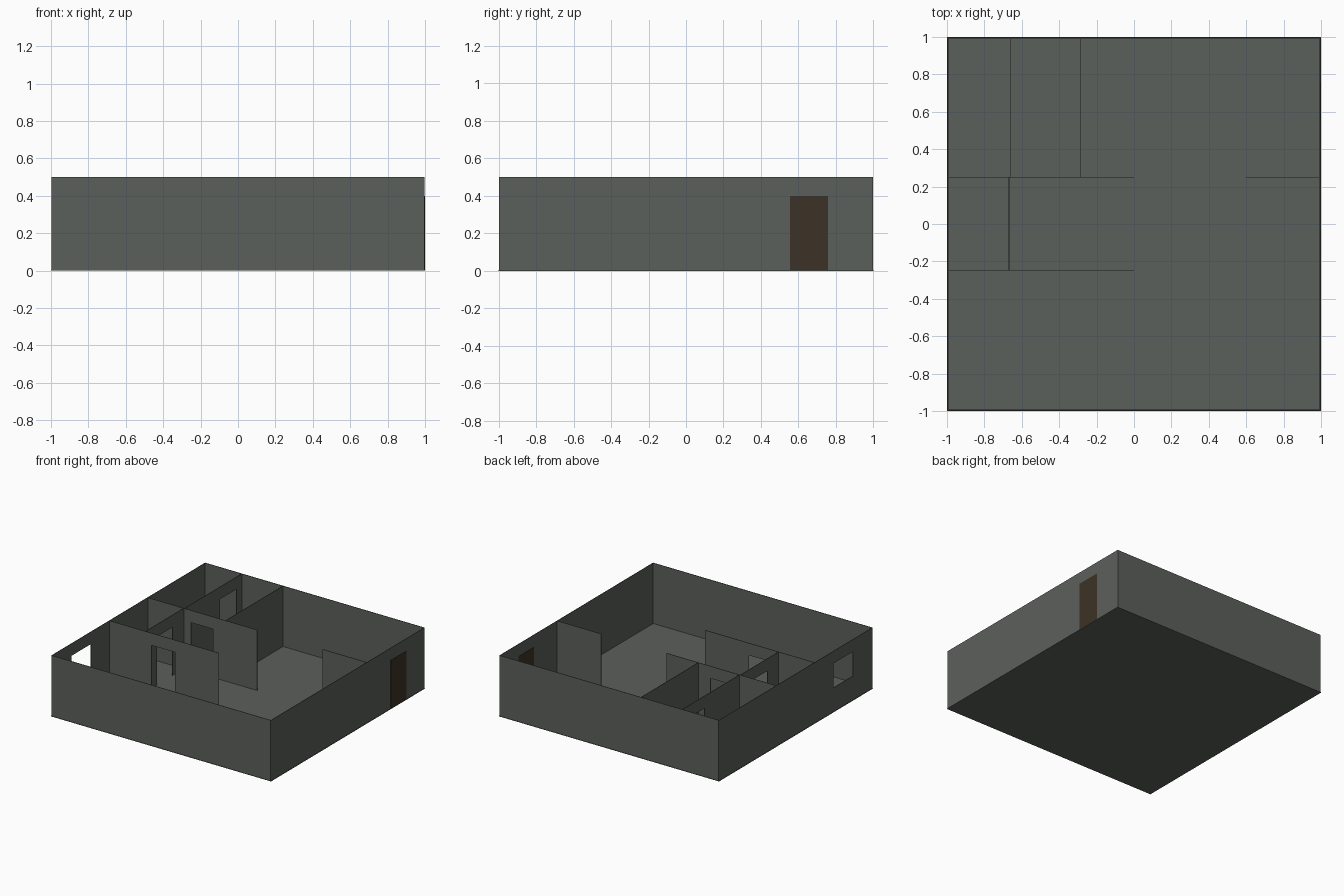
import bpy, bmesh

if "Cube" in bpy.data.objects:
    bpy.data.objects.remove(bpy.data.objects["Cube"])

H = 0.5      # wall height
T = 0.004    # wall thickness
E = 0.995    # outer wall position


def material(name, rgb):
    m = bpy.data.materials.new(name)
    m.diffuse_color = (*rgb, 1.0)
    m.use_nodes = True
    m.node_tree.nodes["Principled BSDF"].inputs["Base Color"].default_value = m.diffuse_color
    return m


GREY = material("grey plaster", (0.105, 0.116, 0.105))
BROWN = material("dark brown wood", (0.046, 0.031, 0.019))


def add_object(name, bm, mat):
    me = bpy.data.meshes.new(name)
    bm.to_mesh(me)
    bm.free()
    me.materials.append(mat)
    ob = bpy.data.objects.new(name, me)
    bpy.context.collection.objects.link(ob)
    return ob


def box(name, lo, hi, mat):
    bm = bmesh.new()
    bmesh.ops.create_cube(bm, size=1)
    for v in bm.verts:
        v.co = [(a + b) / 2 + c * (b - a) for a, b, c in zip(lo, hi, v.co)]
    return add_object(name, bm, mat)


def wall(name, axis, pos, start, end, hole=None):
    """Thin wall running along axis; hole = (u0, u1, z0, z1)."""
    us, zs = [start, end], [0, H]
    if hole:
        us = sorted(set(us + list(hole[:2])))
        zs = sorted(set(zs + list(hole[2:])))
    bm = bmesh.new()
    grid = {}
    for u in us:
        for z in zs:
            grid[u, z] = bm.verts.new((u, pos, z) if axis == "x" else (pos, u, z))
    for u0, u1 in zip(us, us[1:]):
        for z0, z1 in zip(zs, zs[1:]):
            if hole and u0 == hole[0] and hole[2] <= z0 < hole[3]:
                continue
            bm.faces.new([grid[u0, z0], grid[u1, z0], grid[u1, z1], grid[u0, z1]])
    ob = add_object(name, bm, GREY)
    mod = ob.modifiers.new("thickness", "SOLIDIFY")
    mod.thickness = T
    mod.offset = 0
    return ob


# Floor slab
box("floor", (-1, -1, 0), (1, 1, 0.003), GREY)

# Outer walls, with a window in the left one
wall("front_wall", "x", -E, -E, E)
wall("back_wall", "x", E, -E, E)
wall("right_wall", "y", E, -E, E)
wall("left_wall", "y", -E, -E, E, (-0.74, -0.49, 0.2, 0.4))

# Room partitions with doorways
wall("bedroom_partition", "x", -0.247, -E, 0.0, (-0.61, -0.40, 0, 0.4))
wall("middle_partition", "x", 0.25, -E, 0.0, (-0.60, -0.40, 0, 0.4))
wall("closet_partition", "y", -0.668, -0.247, 0.25, (-0.10, 0.10, 0, 0.4))
wall("bath_partition", "y", -0.662, 0.25, E, (0.71, 0.92, 0, 0.4))
wall("hall_partition", "y", -0.288, 0.25, E)
wall("entry_partition", "x", 0.25, 0.595, E)

# Entrance door, showing on both sides of the right wall
box("entrance_door", (E - 0.0045, 0.555, 0.002), (E + 0.0045, 0.757, 0.4), BROWN)
